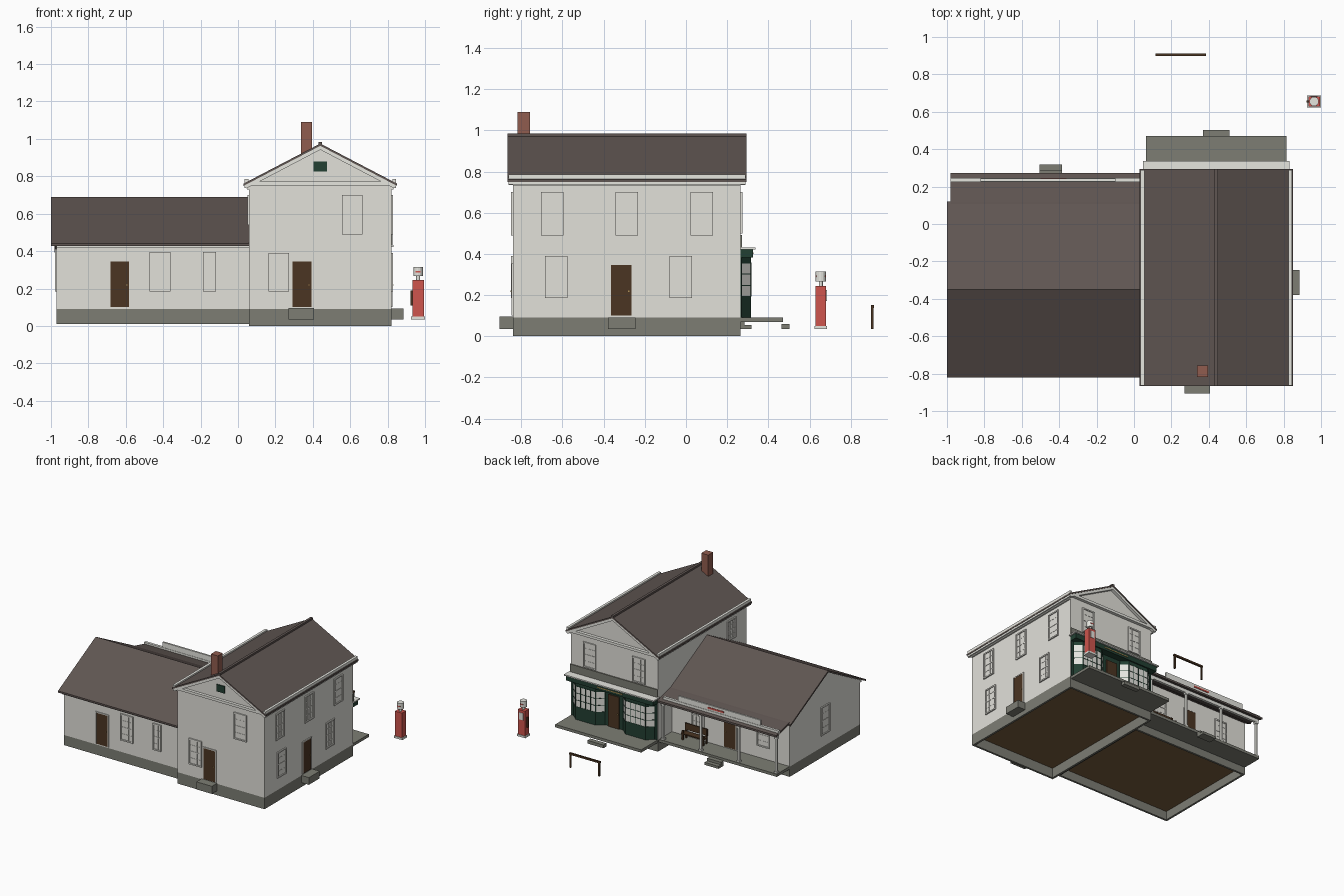
import bpy, bmesh, math
from mathutils import Matrix, Vector

if "Cube" in bpy.data.objects:
    bpy.data.objects.remove(bpy.data.objects["Cube"])

COLOURS = {
    "wall_white": (0.76, 0.75, 0.70), "trim_white": (0.79, 0.79, 0.74),
    "roof_brown": (0.116, 0.092, 0.084), "stone_grey": (0.205, 0.207, 0.175),
    "dark_wood": (0.070, 0.035, 0.016), "shop_green": (0.016, 0.050, 0.032),
    "pump_red": (0.62, 0.09, 0.075), "brick": (0.28, 0.108, 0.078),
    "floor_brown": (0.19, 0.108, 0.048), "brass": (0.45, 0.30, 0.10),
}
MATS = {}
for n, c in COLOURS.items():
    MATS[n] = bpy.data.materials.new(n)
    MATS[n].diffuse_color = (*c, 1)


def finish(name, bm, mats):
    bmesh.ops.recalc_face_normals(bm, faces=bm.faces)
    me = bpy.data.meshes.new(name)
    bm.to_mesh(me)
    bm.free()
    for m in mats:
        me.materials.append(MATS[m])
    ob = bpy.data.objects.new(name, me)
    bpy.context.collection.objects.link(ob)
    return ob


def boxes(name, items, frame=None):
    """One object from boxes (x0, x1, y0, y1, z0, z1, colour), optionally in a wall frame."""
    bm, mats = bmesh.new(), []
    for x0, x1, y0, y1, z0, z1, m in items:
        if m not in mats:
            mats.append(m)
        mat = Matrix.Translation(((x0 + x1) / 2, (y0 + y1) / 2, (z0 + z1) / 2)) @ \
            Matrix.Diagonal((x1 - x0, y1 - y0, z1 - z0, 1))
        r = bmesh.ops.create_cube(bm, size=1, matrix=(frame @ mat) if frame else mat)
        for f in {f for v in r["verts"] for f in v.link_faces}:
            f.material_index = mats.index(m)
    return finish(name, bm, mats)


def prism(name, pts, axis, a, b, colour):
    """Extrude a 2D profile along an axis from a to b."""
    place = {"x": lambda p, t: (t, *p), "y": lambda p, t: (p[0], t, p[1]),
             "z": lambda p, t: (*p, t)}[axis]
    bm = bmesh.new()
    f = bm.faces.new([bm.verts.new(place(p, a)) for p in pts])
    r = bmesh.ops.extrude_face_region(bm, geom=[f])
    d = Vector(place((0, 0), b - a))
    bmesh.ops.translate(bm, vec=d, verts=[g for g in r["geom"] if isinstance(g, bmesh.types.BMVert)])
    return finish(name, bm, [colour])


def cylinder(name, x, y, z0, z1, r, colour):
    bm = bmesh.new()
    bmesh.ops.create_cone(bm, cap_ends=True, segments=16, radius1=r, radius2=r, depth=z1 - z0,
                          matrix=Matrix.Translation((x, y, (z0 + z1) / 2)))
    return finish(name, bm, [colour])


def chevron(c, half, ridge, eave, t):
    """Roof slab profile: top line eave-ridge-eave, thickness t."""
    return [(c - half, eave), (c, ridge), (c + half, eave),
            (c + half, eave - t), (c, ridge - t), (c - half, eave - t)]


def frame(u, n, o):
    """Wall frame: local x along the wall, y outward, z up."""
    return Matrix(((u[0], n[0], 0, o[0]), (u[1], n[1], 0, o[1]), (0, 0, 1, 0), (0, 0, 0, 1)))


MAIN_FRONT = frame((1, 0), (0, -1), (0, -0.84))
MAIN_BACK = frame((1, 0), (0, 1), (0, 0.265))
MAIN_RIGHT = frame((0, 1), (1, 0), (0.82, 0))
MAIN_LEFT = frame((0, 1), (-1, 0), (0.06, 0))
WING_FRONT = frame((1, 0), (0, -1), (0, -0.79))
WING_BACK = frame((1, 0), (0, 1), (0, 0.09))
WING_LEFT = frame((0, 1), (-1, 0), (-0.97, 0))


def window(name, fr, c, z0, z1, w=0.11):
    h, m, t, col = w / 2, (z0 + z1) / 2, 0.01, "wall_white"
    s = [(c - h, c + h, -0.005, 0.003, z0, z1, col),
         (c - h, c - h + t, 0, 0.0095, z0, z1, col), (c + h - t, c + h, 0, 0.0095, z0, z1, col),
         (c - h, c + h, 0, 0.0095, z1 - t, z1, col), (c - h, c + h, 0, 0.0095, z0, z0 + t, col),
         (c - h, c + h, 0, 0.006, m - 0.004, m + 0.004, col)]
    for k in (-1, 1):
        x, z = c + k * w / 7, m + k * (z1 - z0) / 4
        s.append((x - 0.0015, x + 0.0015, 0, 0.005, z0, z1, col))
        s.append((c - h, c + h, 0, 0.005, z - 0.0015, z + 0.0015, col))
    boxes(name, s, fr)


def door(name, fr, c, w=0.1, z0=0.1, z1=0.345):
    h, col = w / 2, "wall_white"
    boxes(name, [(c - h, c + h, -0.005, 0.006, z0, z1, "dark_wood"),
                 (c - h - 0.008, c - h, 0, 0.007, z0, z1 + 0.008, col),
                 (c + h, c + h + 0.008, 0, 0.007, z0, z1 + 0.008, col),
                 (c - h, c + h, 0, 0.007, z1, z1 + 0.008, col),
                 (c + h - 0.016, c + h - 0.01, 0, 0.012, 0.215, 0.221, "brass")], fr)


def foundation(name, x0, x1, y0, y1, z0):
    t, g = 0.016, "stone_grey"
    boxes(name, [(x0, x1, y0, y0 + t, z0, 0.09, g), (x0, x1, y1 - t, y1, z0, 0.09, g),
                 (x0, x0 + t, y0 + t, y1 - t, z0, 0.09, g), (x1 - t, x1, y0 + t, y1 - t, z0, 0.09, g),
                 (x0 + t, x1 - t, y0 + t, y1 - t, 0.078, 0.09, "floor_brown")])


# main house: body, roof and trim
foundation("main_foundation", 0.06, 0.82, -0.84, 0.265, 0)
prism("main_walls", [(0.06, 0.09), (0.82, 0.09), (0.82, 0.752), (0.44, 0.955), (0.06, 0.752)],
      "y", -0.84, 0.265, "wall_white")
prism("main_roof", chevron(0.44, 0.41, 0.975, 0.761, 0.012), "y", -0.867, 0.293, "roof_brown")
boxes("ridge_cap", [(0.43, 0.45, -0.867, 0.293, 0.965, 0.984, "roof_brown")])
for s, n in ((-1, "left"), (1, "right")):
    x = 0.44 + s * 0.395
    boxes("eave_strip_" + n, [(x - 0.01, x + 0.01, -0.863, 0.289, 0.76, 0.785, "trim_white")])
    boxes("fascia_" + n, [(x - 0.009, x + 0.009, -0.863, 0.289, 0.738, 0.757, "trim_white")])
    x = 0.44 + s * 0.386
    boxes("cornice_" + n, [(x - 0.006, x + 0.006, -0.84, 0.265, 0.73, 0.75, "wall_white")])
for y0, y1, n in ((-0.863, -0.838, "front"), (0.263, 0.289, "back")):
    prism("rake_board_" + n, chevron(0.44, 0.395, 0.964, 0.757, 0.022), "y", y0, y1, "trim_white")
    boxes("pediment_cornice_" + n, [(0.04, 0.84, y0, y1, 0.752, 0.772, "trim_white")])
boxes("chimney", [(0.336, 0.396, -0.818, -0.757, 0.85, 1.09, "brick")])
boxes("gable_vent", [(0.405, 0.475, 0, 0.008, 0.825, 0.88, "shop_green")], MAIN_FRONT)

# wing: body and roof
foundation("wing_foundation", -0.97, 0.06, -0.79, 0.09, 0.01)
prism("wing_walls", [(-0.79, 0.09), (0.09, 0.09), (0.09, 0.44), (-0.35, 0.674), (-0.79, 0.44)],
      "x", -0.97, 0.06, "wall_white")
prism("wing_roof", chevron(-0.35, 0.47, 0.69, 0.442, 0.014), "x", -1.0, 0.06, "roof_brown")
boxes("wing_fascia", [(-0.97, 0.06, -0.81, -0.79, 0.42, 0.436, "trim_white")])

# doors and windows
window("front_window_low", MAIN_FRONT, 0.217, 0.185, 0.39)
window("front_window_high", MAIN_FRONT, 0.61, 0.49, 0.70)
door("front_door", MAIN_FRONT, 0.342)
for i, y in enumerate((-0.65, -0.287, 0.077)):
    window(f"right_window_high_{i}", MAIN_RIGHT, y, 0.49, 0.70)
for i, y in enumerate((-0.63, -0.025)):
    window(f"right_window_low_{i}", MAIN_RIGHT, y, 0.185, 0.39)
door("right_door", MAIN_RIGHT, -0.315)
for i, x in enumerate((0.225, 0.655)):
    window(f"back_window_high_{i}", MAIN_BACK, x, 0.50, 0.70)
window("left_window_high", MAIN_LEFT, -0.65, 0.54, 0.70)
door("wing_front_door", WING_FRONT, -0.632)
window("wing_front_window", WING_FRONT, -0.417, 0.185, 0.395)
window("wing_front_window_small", WING_FRONT, -0.153, 0.185, 0.395, 0.07)
window("wing_left_window", WING_LEFT, -0.35, 0.185, 0.41)
door("wing_porch_door", WING_BACK, -0.45)
for i, x in enumerate((-0.74, -0.17)):
    window(f"porch_window_{i}", WING_BACK, x, 0.185, 0.37)

# decks and steps
boxes("shop_deck", [(0.063, 0.815, 0.265, 0.47, 0.07, 0.092, "stone_grey")])
boxes("porch_deck", [(-0.97, 0.06, 0.09, 0.25, 0.07, 0.092, "stone_grey")])
for n, x0, x1, y0, y1, z0, z1 in (
        ("shop_step", 0.37, 0.51, 0.465, 0.502, 0.035, 0.06),
        ("porch_step_low", -0.505, -0.385, 0.25, 0.317, 0.035, 0.055),
        ("porch_step_high", -0.505, -0.385, 0.25, 0.285, 0.055, 0.075),
        ("front_step", 0.27, 0.405, -0.905, -0.84, 0.035, 0.095),
        ("right_step", 0.82, 0.886, -0.38, -0.245, 0.035, 0.092)):
    boxes(n, [(x0, x1, y0, y1, z0, z1, "stone_grey")])

# wing porch roof, eave strip, sign board, posts, bench
prism("porch_roof", [(0.09, 0.452), (0.12, 0.446), (0.273, 0.408), (0.273, 0.393), (0.09, 0.437)],
      "x", -0.98, 0.06, "roof_brown")
boxes("porch_beam", [(-0.97, 0.05, 0.222, 0.242, 0.375, 0.404, "trim_white")])
boxes("porch_eave_strip", [(-0.98, 0.03, 0.225, 0.245, 0.405, 0.434, "trim_white")])
boxes("porch_sign_board", [(-0.82, -0.1, 0.228, 0.242, 0.43, 0.475, "trim_white"),
                           (-0.50, -0.36, 0.238, 0.246, 0.446, 0.459, "pump_red")])
for i in range(4):
    x = -0.955 + 0.33 * i
    boxes(f"porch_post_{i}", [(x - 0.008, x + 0.008, 0.224, 0.24, 0.09, 0.38, "trim_white"),
                              (x - 0.013, x + 0.013, 0.219, 0.245, 0.09, 0.105, "trim_white"),
                              (x - 0.013, x + 0.013, 0.219, 0.245, 0.362, 0.376, "trim_white")])
w = "dark_wood"
boxes("bench", [(-0.27, -0.07, 0.115, 0.165, 0.137, 0.146, w), (-0.27, -0.07, 0.108, 0.115, 0.155, 0.207, w)] +
      [(x, x + 0.012, y, y + 0.012, 0.09, z, w) for x in (-0.265, -0.087)
       for y, z in ((0.108, 0.207), (0.15, 0.165))])

# shop front: bay windows, door, frieze, cap and parapet
G = "shop_green"
for n, x0, x1 in (("left", 0.085, 0.36), ("right", 0.52, 0.795)):
    plan = [(x0, 0.262), (x0, 0.27), (x0 + 0.05, 0.315), (x1 - 0.05, 0.315), (x1, 0.27), (x1, 0.262)]
    prism(f"bay_base_{n}", plan, "z", 0.092, 0.192, G)
    prism(f"bay_glass_{n}", plan, "z", 0.192, 0.358, "trim_white")
    prism(f"bay_head_{n}", plan, "z", 0.358, 0.385, G)
    for k in range(1, 4):
        a, b = Vector(plan[k]), Vector(plan[k + 1])
        u = (b - a).normalized()
        L, cols = (b - a).length, 4 if k == 2 else 1
        bars = [(L * i / cols - 0.0025, L * i / cols + 0.0025, -0.003, 0.002, 0.192, 0.358, G)
                for i in range(cols + 1)]
        bars += [(0, L, -0.003, 0.002, z - 0.002, z + 0.002, G) for z in (0.194, 0.247, 0.302, 0.356)]
        boxes(f"bay_bars_{n}_{k}", bars, frame(u, (-u.y, u.x), a))
boxes("shop_surround", [(0.065, 0.815, -0.003, 0.004, 0.092, 0.385, G)], MAIN_BACK)
boxes("shop_door", [(0.392, 0.488, 0.004, 0.012, 0.092, 0.345, w),
                    (0.4, 0.406, 0.012, 0.018, 0.2, 0.21, "brass")], MAIN_BACK)
boxes("shop_frieze", [(0.06, 0.82, 0.262, 0.325, 0.383, 0.422, G),
                      (0.33, 0.55, 0.32, 0.328, 0.4, 0.407, "brass")])
boxes("shop_cap", [(0.048, 0.832, 0.262, 0.337, 0.422, 0.432, "trim_white")])
boxes("shop_parapet", [(0.06, 0.825, 0.262, 0.273, 0.432, 0.492, "stone_grey")])

# fuel pump
boxes("pump_body", [(0.926, 1.0, 0.624, 0.686, 0.035, 0.05, "trim_white"),
                    (0.932, 0.994, 0.629, 0.681, 0.05, 0.245, "pump_red"),
                    (0.945, 0.981, 0.677, 0.684, 0.17, 0.225, "trim_white"),
                    (0.922, 0.932, 0.65, 0.66, 0.11, 0.19, "dark_wood")])
cylinder("pump_neck", 0.963, 0.655, 0.245, 0.268, 0.01, "trim_white")
cylinder("pump_globe", 0.963, 0.655, 0.266, 0.315, 0.025, "trim_white")
boxes("pump_globe_band", [(0.95, 0.976, 0.629, 0.681, 0.287, 0.294, "pump_red")])

# hitching rail
boxes("hitching_rail", [(0.115, 0.385, 0.898, 0.912, 0.138, 0.152, w), (0.118, 0.13, 0.899, 0.911, 0.035, 0.14, w),
                        (0.37, 0.382, 0.899, 0.911, 0.035, 0.14, w)])

for m in bpy.data.materials:
    if m.users and not m.is_grease_pencil:
        m.use_nodes = True
        m.node_tree.nodes["Principled BSDF"].inputs["Base Color"].default_value = m.diffuse_color
